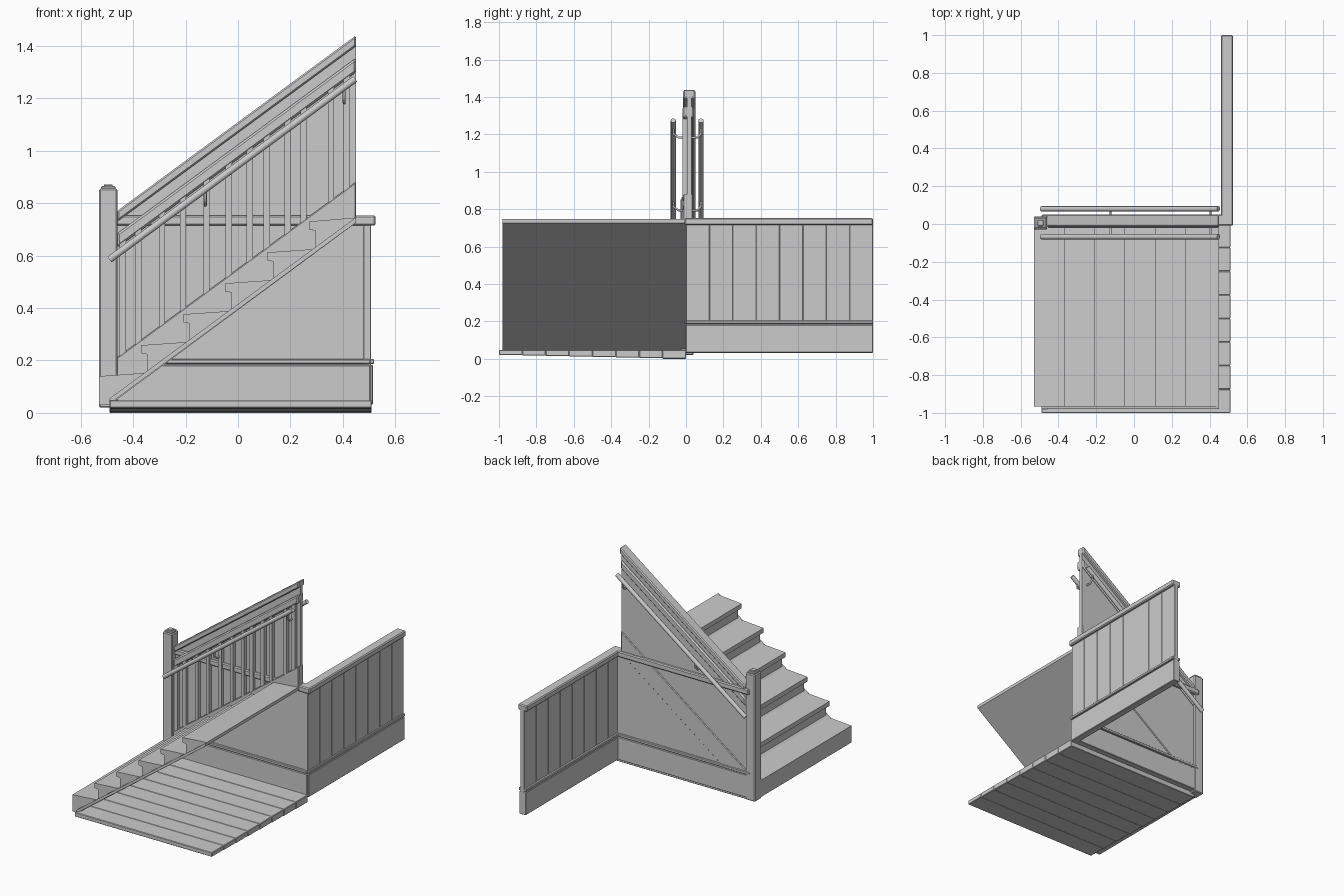
import bpy, bmesh, math
from mathutils import Vector

if "Cube" in bpy.data.objects:
    bpy.data.objects.remove(bpy.data.objects["Cube"])

SLOPE = 0.735


def finish(name, bm, bevel=0.0):
    bmesh.ops.recalc_face_normals(bm, faces=bm.faces)
    me = bpy.data.meshes.new(name)
    bm.to_mesh(me)
    bm.free()
    ob = bpy.data.objects.new(name, me)
    bpy.context.collection.objects.link(ob)
    if bevel:
        m = ob.modifiers.new("bevel", 'BEVEL')
        m.width = bevel
        m.segments = 1
    return ob


def prism(name, pts, y0, y1, bevel=0.0):
    """Extrude an x-z profile from y0 to y1."""
    bm = bmesh.new()
    f = bm.faces.new([bm.verts.new((x, y0, z)) for x, z in pts])
    r = bmesh.ops.extrude_face_region(bm, geom=[f])
    vs = [v for v in r["geom"] if isinstance(v, bmesh.types.BMVert)]
    bmesh.ops.translate(bm, verts=vs, vec=(0, y1 - y0, 0))
    return finish(name, bm, bevel)


def box(name, x0, x1, y0, y1, z0, z1, bevel=0.0):
    return prism(name, [(x0, z0), (x1, z0), (x1, z1), (x0, z1)], y0, y1, bevel)


def sloped(name, x0, x1, z_low, z_high, y0, y1, bevel=0.0):
    """Board parallel to the stairs; z_low and z_high are heights at x0."""
    d = SLOPE * (x1 - x0)
    return prism(name, [(x0, z_low), (x1, z_low + d), (x1, z_high + d), (x0, z_high)],
                 y0, y1, bevel)


def rod(name, pts, r):
    cu = bpy.data.curves.new(name, 'CURVE')
    cu.dimensions = '3D'
    cu.bevel_depth = r
    cu.bevel_resolution = 3
    cu.use_fill_caps = True
    sp = cu.splines.new('POLY')
    sp.points.add(len(pts) - 1)
    for p, co in zip(sp.points, pts):
        p.co = (*co, 1)
    ob = bpy.data.objects.new(name, cu)
    bpy.context.collection.objects.link(ob)
    return ob


# Plank floor under the stairs, running along x
n = 8
for i in range(n):
    y0, y1 = -1 + i / n, -1 + (i + 1) / n
    bottom = 0.02 * (1 - i / (n - 1))
    box("floor_plank", -0.49, 0.51, y0, y1, bottom, 0.048, 0.003)

# Stair flight: treads with overhanging noses, sloped underside
profile = [(-0.49, 0.03)]
for i in range(6):
    nose = -0.53 + 0.16 * i
    top = 0.14 + 0.118 * i
    profile += [(nose + 0.025, top - 0.035), (nose, top - 0.03), (nose, top)]
    if i < 5:
        profile += [(nose + 0.185, top + 0.013)]
profile += [(0.45, 0.745), (0.45, 0.725)]
prism("stair_flight", profile, -0.965, 0.0)
box("bottom_riser", -0.53, -0.49, -0.965, 0.0, 0.03, 0.11)
sloped("stair_underside_board", -0.49, 0.45, 0.035, 0.055, -0.98, 0.0)

# Side wall below and beside the stairs
box("side_wall", -0.49, 0.50, 0.005, 0.03, 0.035, 0.73)
box("side_wall_cap", -0.49, 0.525, -0.008, 0.05, 0.715, 0.753, 0.006)
prism("upper_wall", [(-0.46, 0.70), (0.45, 0.70), (0.45, 1.41), (-0.46, 0.74)], 0.006, 0.03)
sloped("stair_skirting", -0.47, 0.45, 0.06, 0.205, -0.014, 0.036, 0.004)

# Far wall made of vertical boards
for i in range(8):
    box("end_wall_board", 0.478, 0.508, i / 8, (i + 1) / 8, 0.035, 0.73, 0.002)
box("end_wall_cap", 0.46, 0.525, -0.005, 1.0, 0.715, 0.753, 0.006)

# Baseboards with a thin moulding on top
for z0, z1, t in [(0.032, 0.182, 0.0), (0.187, 0.205, 0.004)]:
    box("side_baseboard", -0.49, 0.505, -0.004 - t, 0.038 + t, z0, z1, 0.003)
    box("end_baseboard", 0.468 - t, 0.515 + t, 0.0, 1.0, z0, z1, 0.003)

# Newel post with a stepped cap
box("newel_post", -0.53, -0.46, -0.03, 0.04, 0.02, 0.855, 0.005)
box("newel_cap", -0.523, -0.467, -0.023, 0.033, 0.85, 0.865, 0.004)
box("newel_button", -0.512, -0.478, -0.012, 0.022, 0.86, 0.872, 0.003)

# Sloped cap on the stair wall and the baluster rail below it
sloped("sloped_wall_cap", -0.46, 0.45, 0.73, 0.771, -0.015, 0.05, 0.006)
sloped("baluster_rail", -0.46, 0.45, 0.63, 0.685, -0.02, 0.042, 0.008)

# Balusters standing on the skirting
for x in [-0.44, -0.38, -0.29, -0.21, -0.12, -0.035, 0.045, 0.11, 0.19, 0.25, 0.355, 0.415]:
    sloped("baluster", x - 0.012, x + 0.012, 0.20 + SLOPE * (x + 0.46),
           0.65 + SLOPE * (x + 0.46), -0.018, 0.008)

# Round handrails on both sides, each with two brackets
for y, wall_y in [(-0.068, 0.006), (0.08, 0.03)]:
    def height(x):
        return 0.585 + SLOPE * (x + 0.49)
    rod("handrail", [(-0.49, y, height(-0.49)), (0.447, y, height(0.447))], 0.014)
    for x in (-0.125, 0.405):
        z = height(x)
        rod("handrail_bracket", [(x, y, z), (x, y, z - 0.04),
                                 (x, y * 0.6 + wall_y * 0.4, z - 0.06),
                                 (x, wall_y, z - 0.06)], 0.006)
